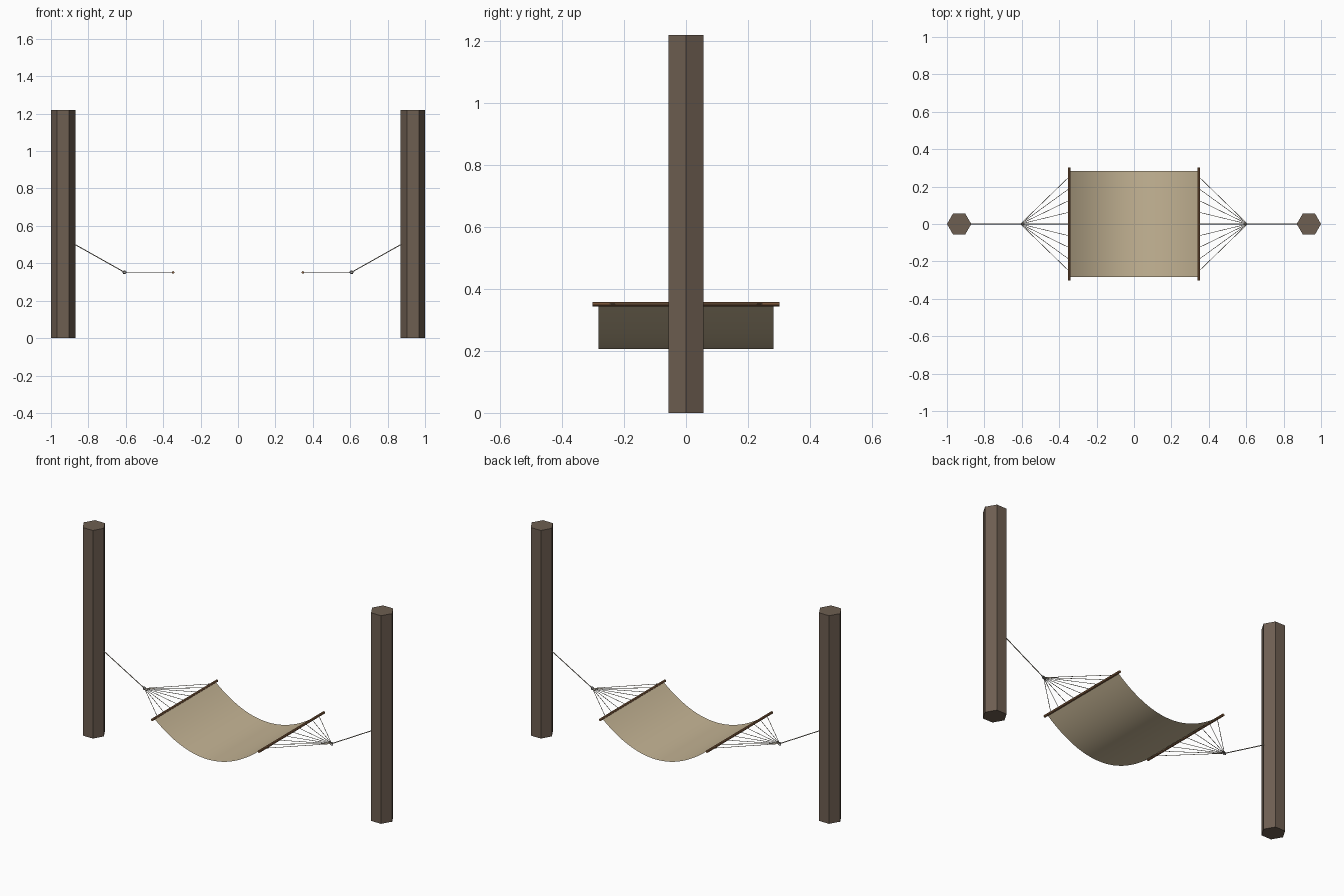
import bpy, bmesh, math
from mathutils import Vector

if "Cube" in bpy.data.objects:
    bpy.data.objects.remove(bpy.data.objects["Cube"])


def material(name, rgb):
    m = bpy.data.materials.new(name)
    m.diffuse_color = (*rgb, 1)
    m.use_nodes = True
    m.node_tree.nodes["Principled BSDF"].inputs["Base Color"].default_value = m.diffuse_color
    return m


WOOD = material("dark post wood", (0.155, 0.113, 0.083))
BAR = material("orange brown wood", (0.28, 0.135, 0.06))
CLOTH = material("tan canvas", (0.56, 0.46, 0.30))
ROPE = material("grey rope", (0.40, 0.36, 0.29))
METAL = material("grey metal", (0.22, 0.22, 0.22))


def add_object(name, bm, mat):
    me = bpy.data.meshes.new(name)
    bm.to_mesh(me)
    bm.free()
    me.materials.append(mat)
    ob = bpy.data.objects.new(name, me)
    bpy.context.collection.objects.link(ob)
    return ob


def rod(bm, a, b, radius, sides):
    """Closed prism running from a to b."""
    a, b = Vector(a), Vector(b)
    d = b - a
    made = bmesh.ops.create_cone(bm, cap_ends=True, segments=sides,
                                 radius1=radius, radius2=radius, depth=d.length)
    turn = d.to_track_quat('Z', 'Y')
    for v in made["verts"]:
        v.co = turn @ v.co + (a + b) / 2


LEVEL = 0.352   # height of bars and rings
BAR_X, RING_X = 0.347, 0.607

for side, s in (("left", -1), ("right", 1)):
    # hexagonal post with corners pointing along x
    bm = bmesh.new()
    rings = [[bm.verts.new((s * 0.935 + 0.065 * math.cos(i * math.pi / 3),
                            0.065 * math.sin(i * math.pi / 3), z))
              for i in range(6)] for z in (0, 1.22)]
    bm.faces.new(rings[0][::-1])
    bm.faces.new(rings[1])
    for i in range(6):
        j = (i + 1) % 6
        bm.faces.new((rings[0][i], rings[0][j], rings[1][j], rings[1][i]))
    add_object(side + "_post", bm, WOOD)

    # spreader bar
    bm = bmesh.new()
    rod(bm, (s * BAR_X, -0.302, LEVEL - 0.001), (s * BAR_X, 0.302, LEVEL - 0.001), 0.007, 8)
    add_object(side + "_spreader_bar", bm, BAR)

    # main rope from post to ring
    bm = bmesh.new()
    rod(bm, (s * 0.885, 0, 0.508), (s * RING_X, 0, LEVEL), 0.0025, 6)
    add_object(side + "_main_rope", bm, ROPE)

    # fan of thin ropes from ring to bar
    bm = bmesh.new()
    for i in range(9):
        rod(bm, (s * RING_X, 0, LEVEL), (s * BAR_X, -0.252 + 0.063 * i, LEVEL), 0.0015, 5)
    add_object(side + "_fan_ropes", bm, ROPE)

    # joining ring
    bpy.ops.mesh.primitive_torus_add(major_radius=0.008, minor_radius=0.0025,
                                     major_segments=16, minor_segments=6,
                                     location=(s * RING_X, 0, LEVEL),
                                     rotation=(math.pi / 2, 0, 0))
    ring = bpy.context.object
    ring.name = side + "_ring"
    ring.data.materials.append(METAL)
    bpy.ops.object.shade_smooth()

# sagging cloth: one thin sheet on a parabola
bm = bmesh.new()
N, HALF, SAG = 28, 0.343, 0.145
rows = []
for i in range(N + 1):
    t = 2 * i / N - 1
    z = 0.206 + SAG * t * t
    rows.append([bm.verts.new((t * HALF, y, z)) for y in (-0.283, 0.283)])
for p, q in zip(rows, rows[1:]):
    f = bm.faces.new((p[0], q[0], q[1], p[1]))
    f.smooth = True
add_object("hammock_cloth", bm, CLOTH)
